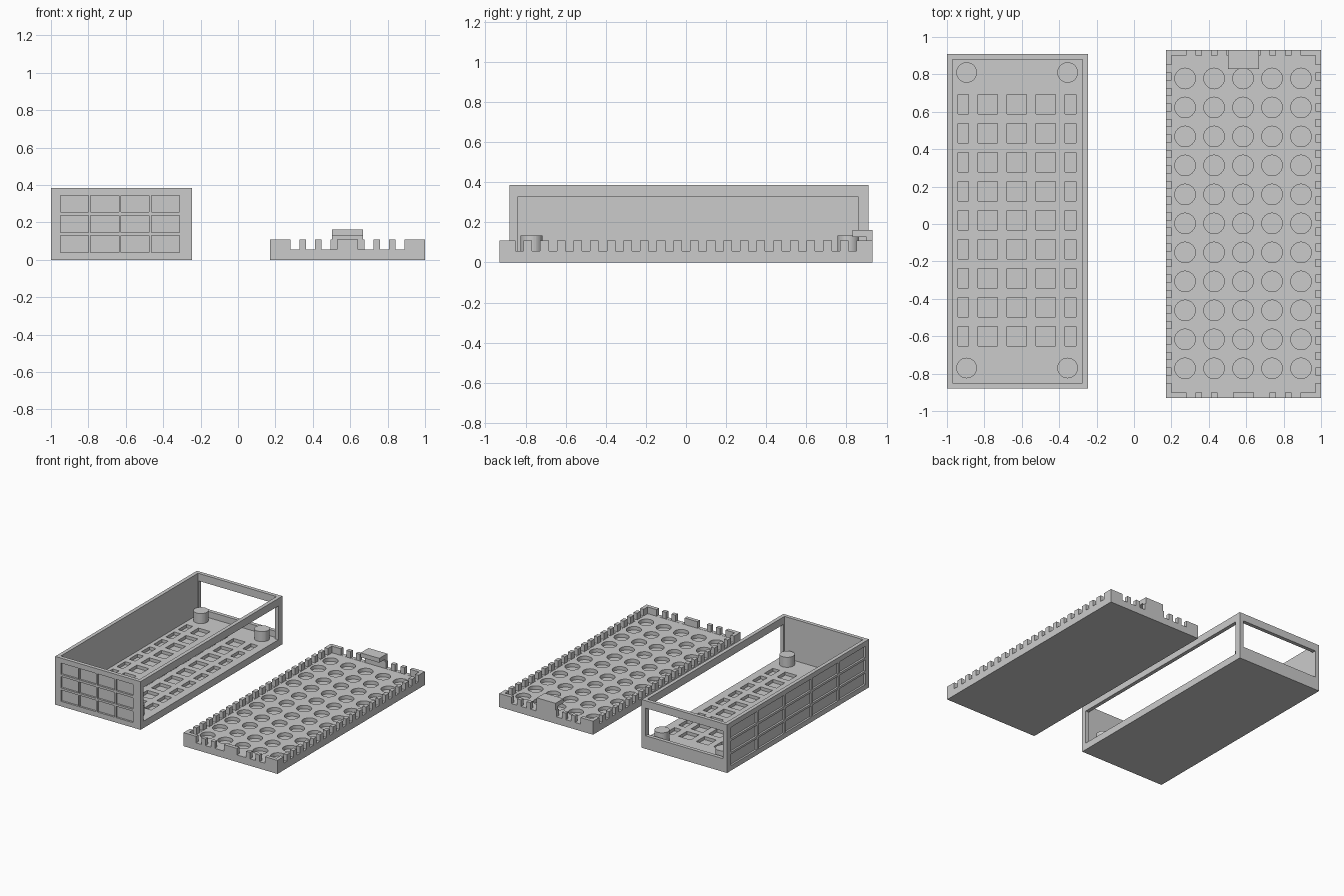
import bpy, bmesh
from mathutils import Matrix, Vector

if "Cube" in bpy.data.objects:
    bpy.data.objects.remove(bpy.data.objects["Cube"])


def add_box(bm, x0, x1, y0, y1, z0, z1):
    centre = Vector(((x0 + x1) / 2, (y0 + y1) / 2, (z0 + z1) / 2))
    size = Matrix.Diagonal((x1 - x0, y1 - y0, z1 - z0, 1))
    bmesh.ops.create_cube(bm, size=1, matrix=Matrix.Translation(centre) @ size)


def add_cylinder(bm, x, y, r, z0, z1):
    bmesh.ops.create_cone(bm, cap_ends=True, segments=32, radius1=r, radius2=r,
                          depth=z1 - z0,
                          matrix=Matrix.Translation((x, y, (z0 + z1) / 2)))


def make(name, boxes=(), cylinders=()):
    bm = bmesh.new()
    for b in boxes:
        add_box(bm, *b)
    for c in cylinders:
        add_cylinder(bm, *c)
    me = bpy.data.meshes.new(name)
    bm.to_mesh(me)
    bm.free()
    ob = bpy.data.objects.new(name, me)
    bpy.context.collection.objects.link(ob)
    return ob


def cut(target, boxes=(), cylinders=()):
    tool = make("cutter", boxes, cylinders)
    tool.hide_render = True
    mod = target.modifiers.new("cut", 'BOOLEAN')
    mod.operation, mod.solver, mod.object = 'DIFFERENCE', 'EXACT', tool
    bpy.context.view_layer.objects.active = target
    bpy.ops.object.modifier_apply(modifier=mod.name)
    bpy.data.objects.remove(tool)


# Case: open-topped shell
X0, X1, Y0, Y1, H, FLOOR = -1.0, -0.245, -0.88, 0.91, 0.385, 0.055
case = make("case", [(X0, X1, Y0, Y1, 0, H)])
cut(case, [(X0 + .03, X1 - .03, Y0 + .03, Y1 - .03, FLOOR, .5)])

# Openings in the right side and the back end
cut(case, [(X1 - .05, X1 + .05, -.84, .86, FLOOR, .325)])
cut(case, [(-.965, -.28, Y1 - .05, Y1 + .05, .105, .325)])

# Shallow recesses in the case floor
columns = [(-.94, -.885), (-.835, -.73), (-.68, -.575), (-.525, -.42), (-.37, -.31)]
cut(case, [(a, b, -.6525 + .155 * j, -.5475 + .155 * j, .03, .1)
           for a, b in columns for j in range(9)])

# Panel grids on the front end and the left side
rows = [(.04, .13), (.147, .237), (.255, .345)]
front = [(-.95 + .1625 * i, -.80 + .1625 * i, Y0 - .05, Y0 + .015, *r)
         for i in range(4) for r in rows]
left = [(X0 - .05, X0 + .015, -.835 + .342 * i, -.51 + .342 * i, *r)
        for i in range(5) for r in rows]
cut(case, front + left)

# Four mounting posts
make("mounting_posts", cylinders=[(x, y, .055, FLOOR - .01, .135)
                                  for x in (-.895, -.355) for y in (-.77, .81)])

# Lid tray with round recesses
LX0, LX1, LY = .17, 1.0, .93
lid = make("lid", [(LX0, LX1, -LY, LY, 0, .108)])
cut(lid, [(LX0 + .03, LX1 - .03, -LY + .03, LY - .03, .055, .2)])
cut(lid, cylinders=[(.273 + .155 * i, -.772 + .155 * j, .055, .027, .1)
                    for i in range(5) for j in range(11)])

# Crenellated lid rim
notches = []
for j in range(21):
    y = -.83 + .083 * j
    for x in (LX0, LX1):
        notches.append((x - .035, x + .035, y - .02, y + .02, .056, .2))
for s in (-1, 1):
    for i in range(3):
        a = .28 + .083 * i
        b = a + .048 + (.034 if s < 0 and i == 2 else 0)
        for u, v in ((a, b), (1.17 - b, 1.17 - a)):
            notches.append((u, v, s * LY - .035, s * LY + .035, .056, .2))
cut(lid, notches)

# Latch on the back edge of the lid
make("latch", [(.502, .668, .83, LY, .127, .162), (.502, .668, .9, LY, .05, .127)])
